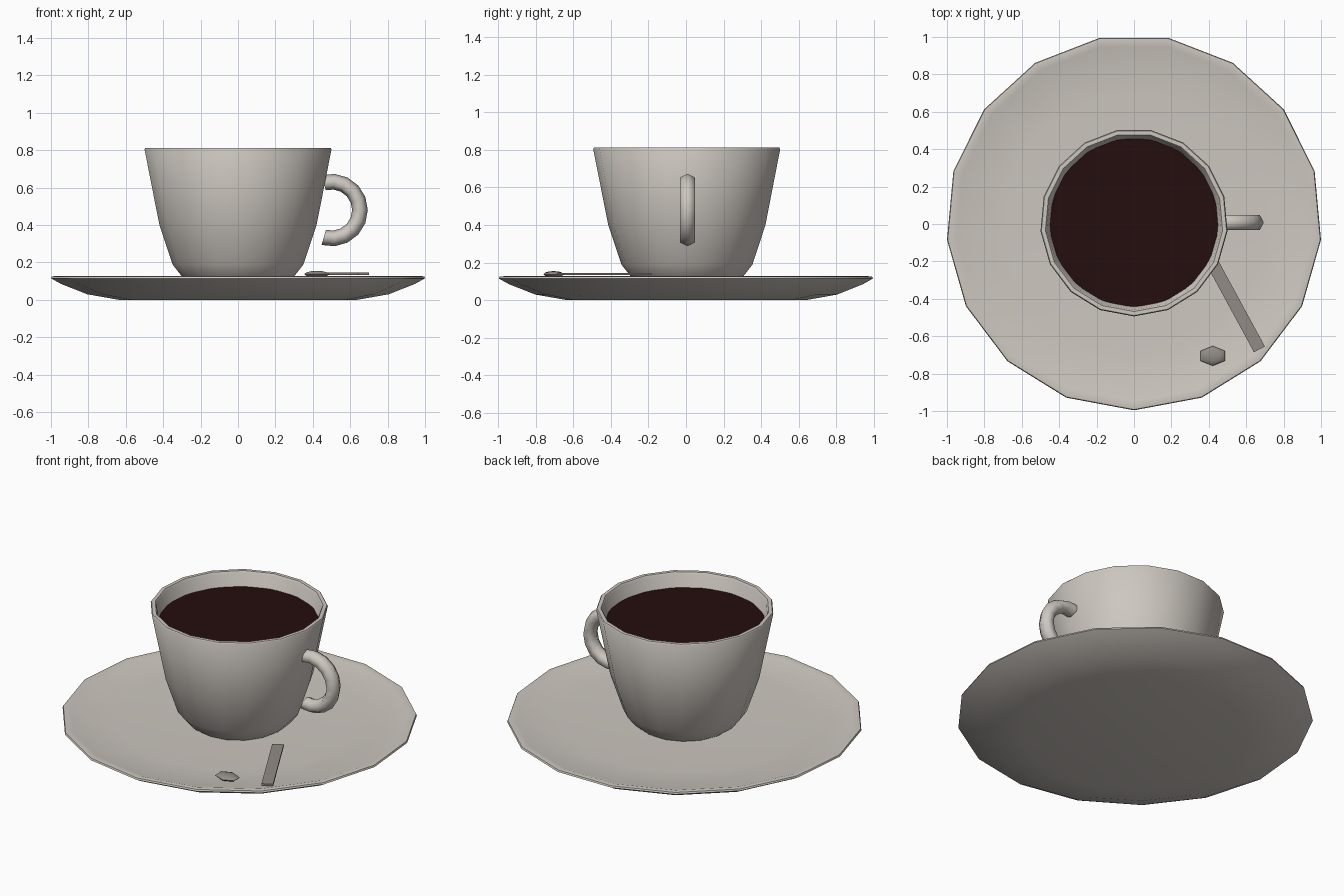
import bpy, bmesh, math
from math import sin, cos, pi, radians
from mathutils import Matrix

if "Cube" in bpy.data.objects:
    bpy.data.objects.remove(bpy.data.objects["Cube"], do_unlink=True)

SIDES = 17
STEP = 2 * pi / SIDES
CY = 0.008  # centre of the odd-sided rings


def material(name, rgb, rough):
    m = bpy.data.materials.new(name)
    m.use_nodes = True
    m.diffuse_color = (*rgb, 1)
    node = m.node_tree.nodes["Principled BSDF"]
    node.inputs["Base Color"].default_value = (*rgb, 1)
    node.inputs["Roughness"].default_value = rough
    return m


porcelain = material("porcelain", (0.61, 0.57, 0.525), 0.5)
coffee_brown = material("coffee brown", (0.018, 0.004, 0.0045), 0.5)
steel = material("dull steel", (0.29, 0.26, 0.24), 0.5)


def finish(name, bm, mat, angle=None):
    """Turn a bmesh into an object; smooth below the given angle."""
    bmesh.ops.recalc_face_normals(bm, faces=bm.faces)
    mesh = bpy.data.meshes.new(name)
    bm.to_mesh(mesh)
    bm.free()
    mesh.materials.append(mat)
    obj = bpy.data.objects.new(name, mesh)
    bpy.context.collection.objects.link(obj)
    if angle:
        bpy.ops.object.select_all(action="DESELECT")
        obj.select_set(True)
        bpy.context.view_layer.objects.active = obj
        bpy.ops.object.shade_smooth_by_angle(angle=radians(angle))
    return obj


def skin(bm, rings, closed_ring=True):
    """Join successive rings with quads and cap both ends."""
    for a, b in zip(rings, rings[1:]):
        for i in range(len(a)):
            j = (i + 1) % len(a)
            bm.faces.new((a[i], a[j], b[j], b[i]))
    bm.faces.new(rings[0])
    bm.faces.new(rings[-1])


def lathe(name, profile, mat, angle):
    bm = bmesh.new()
    rings = [[bm.verts.new((r * cos(k * STEP - pi / 2), CY + r * sin(k * STEP - pi / 2), z))
              for k in range(SIDES)] for r, z in profile]
    skin(bm, rings)
    return finish(name, bm, mat, angle)


# Saucer: flat foot, flared underside, rolled lip, shallow dish
lathe("saucer", [(0.64, 0), (0.81, 0.03), (0.95, 0.085), (1.004, 0.115), (1.0, 0.125),
                 (0.975, 0.128), (0.955, 0.122), (0.7, 0.112), (0.36, 0.105)], porcelain, 50)

# Cup: outer wall, thin rim, inner wall
lathe("cup", [(0.27, 0.10), (0.305, 0.13), (0.352, 0.19), (0.422, 0.4), (0.502, 0.805),
              (0.497, 0.812), (0.476, 0.812), (0.468, 0.8), (0.39, 0.4), (0.3, 0.18)],
      porcelain, 50)

# Coffee surface
bm = bmesh.new()
bmesh.ops.create_circle(bm, cap_ends=True, segments=32, radius=0.45,
                        matrix=Matrix.Translation((0, CY, 0.725)))
finish("coffee", bm, coffee_brown)

# Handle: part of a ring with a six-sided section
bm = bmesh.new()
rings = []
for k in range(-5, 6):
    ring = []
    for s in range(6):
        rad = 0.152 + 0.042 * cos(s * pi / 3)
        ring.append(bm.verts.new((0.5 + rad * cos(k * STEP), CY + 0.046 * sin(s * pi / 3),
                                  0.48 + rad * sin(k * STEP))))
    rings.append(ring)
skin(bm, rings)
finish("handle", bm, porcelain, 65)

# Spoon handle: a thin flat bar lying on the saucer
bm = bmesh.new()
bmesh.ops.create_cube(bm, size=1, matrix=Matrix.Translation((0.543, -0.435, 0.139))
                      @ Matrix.Rotation(radians(-61.5), 4, "Z")
                      @ Matrix.Diagonal((0.535, 0.066, 0.012, 1)))
finish("spoon_handle", bm, steel)

# Spoon bowl: a small flattened six-sided dome
bm = bmesh.new()
bmesh.ops.create_uvsphere(bm, u_segments=6, v_segments=6, radius=1,
                          matrix=Matrix.Translation((0.421, -0.705, 0.138))
                          @ Matrix.Diagonal((0.076, 0.053, 0.017, 1)))
finish("spoon_bowl", bm, steel, 40)
